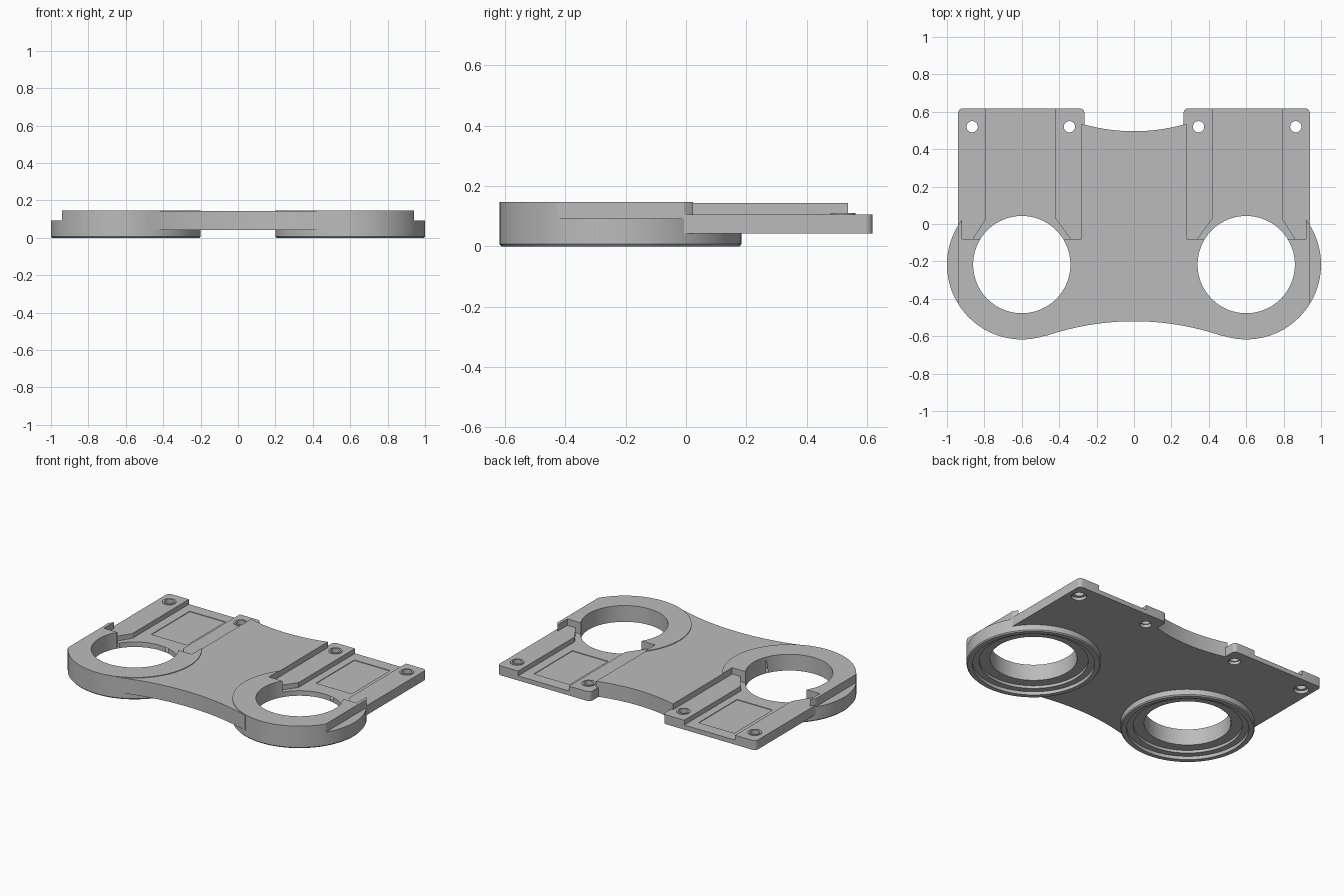
import bpy
import bmesh
from math import sin, cos, radians

cube = bpy.data.objects.get("Cube")
if cube:
    bpy.data.objects.remove(cube, do_unlink=True)

grey = bpy.data.materials.new("plain grey")
grey.use_nodes = True
COLOUR = (0.5, 0.5, 0.5, 1)
grey.diffuse_color = COLOUR
grey.node_tree.nodes["Principled BSDF"].inputs["Base Color"].default_value = COLOUR

RING_X, RING_Y = 0.6, -0.217
BOTTOM, PLATE_TOP, RING_TOP = 0.043, 0.143, 0.147
WING_TOP, CHANNEL_FLOOR = 0.105, 0.073
HOLE_Y = 0.52


def finish(name, bm):
    bmesh.ops.recalc_face_normals(bm, faces=bm.faces)
    mesh = bpy.data.meshes.new(name)
    bm.to_mesh(mesh)
    bm.free()
    mesh.materials.append(grey)
    ob = bpy.data.objects.new(name, mesh)
    bpy.context.collection.objects.link(ob)
    return ob


def arc(cx, cy, r, start, end, steps):
    angles = [radians(start + (end - start) * i / steps) for i in range(steps + 1)]
    return [(cx + r * cos(a), cy + r * sin(a)) for a in angles]


def prism(name, outline, z0, z1, side=1):
    bm = bmesh.new()
    low = [bm.verts.new((side * x, y, z0)) for x, y in outline]
    high = [bm.verts.new((side * x, y, z1)) for x, y in outline]
    n = len(low)
    bm.faces.new(low)
    bm.faces.new(high)
    for i in range(n):
        j = (i + 1) % n
        bm.faces.new((low[i], low[j], high[j], high[i]))
    return finish(name, bm)


def rect(x0, x1, y0, y1):
    return [(x0, y0), (x1, y0), (x1, y1), (x0, y1)]


def disc(cx, cy, r, steps):
    return arc(cx, cy, r, 0, 360, steps)[:-1]


def lathe(name, profile, cx, cy, steps=96):
    # closed profile of (radius, height) swept fully round
    bm = bmesh.new()
    loops = []
    for x, y in disc(0, 0, 1, steps):
        loops.append([bm.verts.new((cx + r * x, cy + r * y, z)) for r, z in profile])
    n = len(profile)
    for s in range(steps):
        a, b = loops[s], loops[(s + 1) % steps]
        for i in range(n):
            j = (i + 1) % n
            bm.faces.new((a[i], a[j], b[j], b[i]))
    return finish(name, bm)


def combine(body, tool, operation):
    mod = body.modifiers.new("combine", "BOOLEAN")
    mod.operation = operation
    mod.solver = "EXACT"
    mod.object = tool
    bpy.context.view_layer.objects.active = body
    bpy.ops.object.modifier_apply(modifier=mod.name)
    bpy.data.objects.remove(tool, do_unlink=True)


# Central bridge with a concave front and back
front = arc(0, -1.97, 1.45, 108.9, 71.1, 32)
back = arc(0, 1.496, 1.0, 286.5, 253.5, 24)
outline = front + [(0.6, -0.4), (0.6, -0.06), (0.3, -0.06), (0.3, 0.4), (0.284, 0.4)]
outline += back + [(-0.284, 0.4), (-0.3, 0.4), (-0.3, -0.06), (-0.6, -0.06), (-0.6, -0.4)]
body = prism("bracket_plate", outline, BOTTOM, PLATE_TOP)

ring_profile = [(0.25, 0.04), (0.325, 0.04), (0.325, 0.022), (0.365, 0.022), (0.365, 0),
                (0.394, 0), (0.4, 0.007), (0.4, RING_TOP), (0.25, RING_TOP)]

for side in (1, -1):
    # Raised ring and rear wing
    combine(body, lathe("ring", ring_profile, side * RING_X, RING_Y), "UNION")
    wing = [(0.265, -0.03), (0.94, -0.03)]
    wing += arc(0.915, 0.593, 0.025, 0, 90, 6) + arc(0.29, 0.593, 0.025, 90, 180, 6)
    wing = [(0.284, -0.03), (0.94, -0.03)] + wing[2:] + [(0.265, 0.53), (0.284, 0.53)]
    combine(body, prism("wing", wing, BOTTOM, WING_TOP, side), "UNION")

    # Wing pocket, flared channel, shallow pad recess and outer shelf
    channel = [(0.42, 0.7), (0.42, 0.03), (0.34, -0.08), (0.86, -0.08), (0.79, 0.03), (0.79, 0.7)]
    cutters = [
        (rect(0.28, 0.92, -0.08, 0.7), WING_TOP, 0.3),
        (channel, CHANNEL_FLOOR, 0.3),
        (rect(0.47, 0.73, 0.14, 0.54), CHANNEL_FLOOR - 0.004, 0.3),
        (rect(0.94, 1.1, -0.7, 0.1), 0.093, 0.3),
        (disc(RING_X, RING_Y, 0.26, 96), -0.1, 0.3),
    ]
    for shape, z0, z1 in cutters:
        combine(body, prism("cutter", shape, z0, z1, side), "DIFFERENCE")

    # Screw holes with a raised lip above and a counterbore below
    for x, bore in ((0.345, 0.036), (0.865, 0.046)):
        lip = prism("lip", disc(x, HOLE_Y, 0.042, 32), 0.09, WING_TOP + 0.005, side)
        combine(body, lip, "UNION")
        hole = prism("hole", disc(x, HOLE_Y, 0.03, 32), -0.1, 0.3, side)
        combine(body, hole, "DIFFERENCE")
        counterbore = prism("counterbore", disc(x, HOLE_Y, bore, 32), -0.1, 0.063, side)
        combine(body, counterbore, "DIFFERENCE")

bpy.ops.object.select_all(action="DESELECT")
body.select_set(True)
bpy.context.view_layer.objects.active = body
bpy.ops.object.shade_smooth_by_angle(angle=radians(30))
